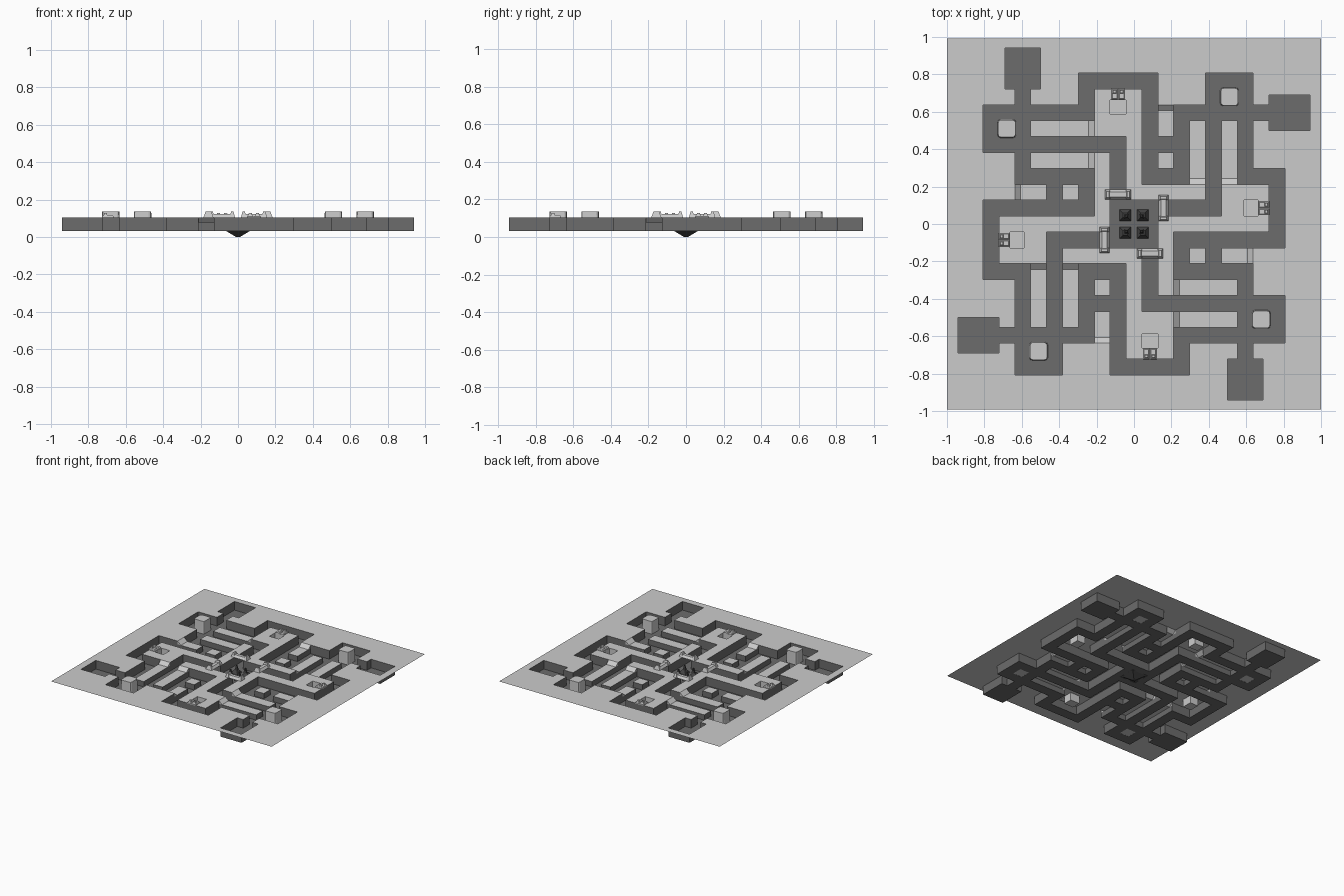
import bpy, bmesh

if "Cube" in bpy.data.objects:
    bpy.data.objects.remove(bpy.data.objects["Cube"])

U = 0.085                       # maze cell size
TOP, LOW, FLOOR = 0.104, 0.077, 0.033
RAMP = 0.03


def material(name, v):
    m = bpy.data.materials.new(name)
    m.diffuse_color = (v, v, v, 1)
    m.use_nodes = True
    m.node_tree.nodes["Principled BSDF"].inputs["Base Color"].default_value = m.diffuse_color
    return m


STONE = material("stone", .55)
DARK = material("dark_trench", .15)
BLACK = material("black_stone", .06)
PALE = material("pale_stone", .65)


def rot(p, k):
    x, y = p
    for _ in range(k):
        x, y = y, -x
    return x, y


def rot_rect(r, k):
    (a, b), (c, d) = rot(r[:2], k), rot(r[2:], k)
    return min(a, c), min(b, d), max(a, c), max(b, d)


def cells(x0, y0, x1, y1):
    return ((x0 - .5) * U, (y0 - .5) * U, (x1 + .5) * U, (y1 + .5) * U)


def inside(x, y, rects):
    return any(r[0] < x < r[2] and r[1] < y < r[3] for r in rects)


def finish(bm, name, *mats, normals=True):
    bmesh.ops.remove_doubles(bm, verts=bm.verts, dist=1e-5)
    if normals:
        bmesh.ops.recalc_face_normals(bm, faces=bm.faces)
    me = bpy.data.meshes.new(name)
    for m in mats:
        me.materials.append(m)
    bm.to_mesh(me)
    bm.free()
    ob = bpy.data.objects.new(name, me)
    bpy.context.collection.objects.link(ob)
    return ob


# One quarter of the maze; the rest follows by quarter turns
corridors = [cells(*c) for c in (
    (-7, 3, -7, 8), (-9, 7, -3, 7), (-9, 5, -9, 7), (-9, 5, -1, 5),
    (-1, 1, -1, 5), (-3, 7, -3, 9), (-3, 9, 1, 9), (1, 3, 1, 9),
    (1, 3, 3, 3), (3, 3, 3, 7), (2, 5, 2, 5))]
corridors += [cells(-1, -1, 1, 1), (-.691, 8.5 * U, -.499, .941)]
sunken = [cells(-6, 6, -3, 6), cells(-6, 4, -3, 4), cells(2, 6, 2, 7), cells(2, 4, 2, 4)]
ramps = [(-2.5 * U - RAMP, 5.5 * U, -2.5 * U, 6.5 * U),
         (-2.5 * U - RAMP, 3.5 * U, -2.5 * U, 4.5 * U),
         (1.5 * U, 7.5 * U - RAMP, 2.5 * U, 7.5 * U)]
pits = [(-1.5 * U, .588, -.5 * U, .663)]
turn = lambda rects: [rot_rect(r, k) for r in rects for k in range(4)]
ALL_C, ALL_S, ALL_R, ALL_P = turn(corridors), turn(sunken), turn(ramps), turn(pits)


def kind(x, y):
    if inside(x, y, ALL_C):
        return 'C'
    if inside(x, y, ALL_R):
        return 'R'
    if inside(x, y, ALL_P):
        return 'P'
    return 'S' if inside(x, y, ALL_S) else 'T'


# Ground sheet with trenches: flat tops plus vertical walls at level changes
H = {'C': FLOOR, 'P': .04, 'R': LOW, 'S': LOW, 'T': TOP}
lines = [(i - 9.5) * U for i in range(20)]
for v in (.691, .499, .941, .588, .663, 2.5 * U + RAMP, 7.5 * U - RAMP):
    lines += [v, -v]
xs = sorted(lines + [-1, 1])
ys = sorted(lines + [-.993, .993])
bm = bmesh.new()


def quad(dark, *p):
    bm.faces.new([bm.verts.new(q) for q in p]).material_index = int(dark)


for i in range(len(xs) - 1):
    for j in range(len(ys) - 1):
        x0, x1, y0, y1 = xs[i], xs[i + 1], ys[j], ys[j + 1]
        mx, my = (x0 + x1) / 2, (y0 + y1) / 2
        a = kind(mx, my)
        if a != 'R':
            z = H[a]
            quad(a == 'C', (x0, y0, z), (x1, y0, z), (x1, y1, z), (x0, y1, z))
        nxt = []
        if i + 2 < len(xs):
            nxt.append((kind((x1 + xs[i + 2]) / 2, my), (x1, y0), (x1, y1)))
        if j + 2 < len(ys):
            nxt.append((kind(mx, (y1 + ys[j + 2]) / 2), (x1, y1), (x0, y1)))
        for b, p, q in nxt:
            if H[a] == H[b] or {a, b} == {'R', 'T'}:
                continue
            quad('C' in (a, b), (*p, H[a]), (*q, H[a]), (*q, H[b]), (*p, H[b]))
finish(bm, "maze_ground", STONE, DARK, normals=False)

# Ramps down to the sunken islands
for n, (x0, y0, x1, y1) in enumerate(ramps):
    for k in range(4):
        bm = bmesh.new()
        if n < 2:
            a, b, c, d = (x0, y0), (x0, y1), (x1, y0), (x1, y1)
        else:
            a, b, c, d = (x1, y0), (x0, y0), (x1, y1), (x0, y1)
        lo = [bm.verts.new((*rot(p, k), LOW)) for p in (a, b, c, d)]
        hi = [bm.verts.new((*rot(p, k), TOP)) for p in (c, d)]
        slope = bm.faces.new((lo[0], hi[0], hi[1], lo[1]))
        bm.faces.new((lo[0], lo[2], hi[0]))
        bm.faces.new((lo[1], hi[1], lo[3]))
        slope.normal_update()
        if slope.normal.z < 0:
            slope.normal_flip()
        finish(bm, "ramp", STONE, normals=False)


def frustum(bm, c, base, top, z0, z1, k=0):
    """Tapered block centred on c, turned by k quarter turns."""
    b, t = [[bm.verts.new((*rot((c[0] + sx * w / 2, c[1] + sy * d / 2), k), z))
             for sx, sy in ((-1, -1), (1, -1), (1, 1), (-1, 1))]
            for (w, d), z in ((base, z0), (top, z1))]
    bm.faces.new(b[::-1])
    bm.faces.new(t)
    for i in range(4):
        j = (i + 1) % 4
        bm.faces.new((b[i], b[j], t[j], t[i]))


for k in range(4):
    # Pillar on the small corner island
    bm = bmesh.new()
    frustum(bm, (-8 * U, 6 * U), (.098, .098), (.092, .092), FLOOR + .001, .135, k)
    up = [e for e in bm.edges if abs(e.verts[0].co.z - e.verts[1].co.z) > .01]
    bmesh.ops.bevel(bm, geom=up, offset=.014, segments=2, profile=.5, affect='EDGES')
    finish(bm, "pillar", STONE)

    # Gate over each corridor into the centre: lintel and pointed ends
    bm = bmesh.new()
    gx, gy = -.0855, .158
    frustum(bm, (gx, gy), (.14, .054), (.10, .026), TOP, .122, k)
    for s in (-1, 1):
        frustum(bm, (gx + s * .055, gy), (.03, .054), (.012, .03), TOP, .136, k)
    finish(bm, "gate", PALE)

    # Hut with two roof blocks
    bm = bmesh.new()
    frustum(bm, (-U, .695), (.076, .062), (.076, .062), TOP - .002, .11, k)
    for s in (-1, 1):
        frustum(bm, (-U + s * .019, .695), (.032, .058), (.024, .046), .11, .118, k)
        frustum(bm, (-U + s * .019, .708), (.02, .018), (.016, .014), .118, .128, k)
    finish(bm, "hut", STONE)

    # Centre claw: leaning shard above the floor
    bm = bmesh.new()
    frustum(bm, (-.047, .047), (.06, .06), (.022, .022), FLOOR, .06, k)
    frustum(bm, (-.04, .04), (.022, .022), (.008, .008), .06, .098, k)
    finish(bm, "centre_shard", BLACK)

# Point below the centre room
bm = bmesh.new()
frustum(bm, (0, 0), (.13, .13), (.08, .08), FLOOR, .018)
frustum(bm, (0, 0), (.08, .08), (.02, .02), .018, 0)
finish(bm, "centre_point", BLACK)
